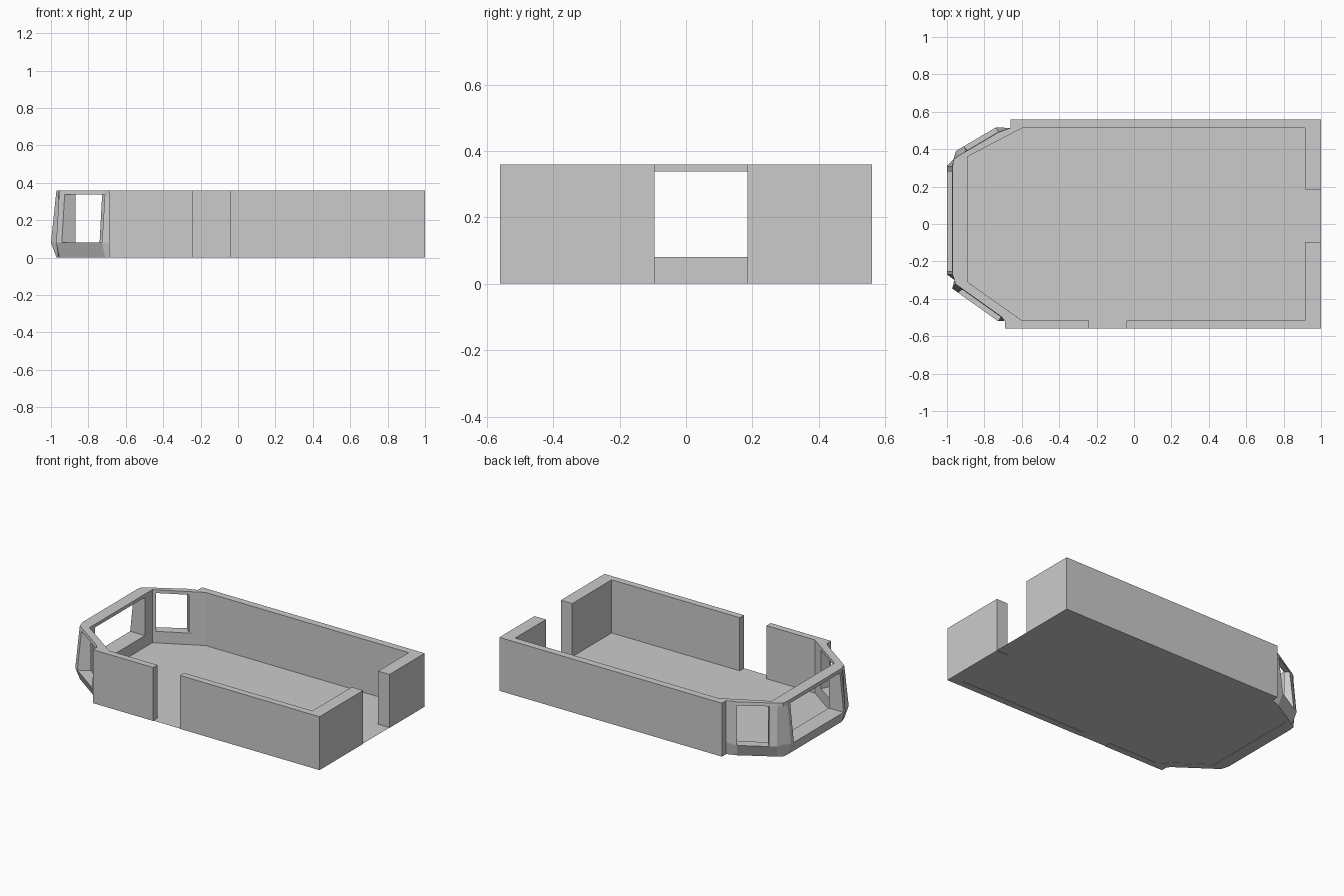
import bpy, bmesh

if "Cube" in bpy.data.objects:
    bpy.data.objects.remove(bpy.data.objects["Cube"])

H = 0.36          # wall height
SILL = 0.08       # window sill height
HEAD = 0.338      # underside of window header
FLARE = 0.03      # outward bulge of the bay at sill level


def loft(name, pts, layers):
    """Prism through (z, flare) layers; points are (x, y) or (x, y, dx, dy)
    where dx, dy is the direction a flared point is pushed."""
    bm = bmesh.new()
    rings = []
    for z, f in layers:
        ring = []
        for p in pts:
            dx, dy = p[2:] if len(p) == 4 else (0, 0)
            ring.append(bm.verts.new((p[0] + dx * f, p[1] + dy * f, z)))
        rings.append(ring)
    n = len(pts)
    for a, b in zip(rings, rings[1:]):
        for i in range(n):
            j = (i + 1) % n
            bm.faces.new((a[i], a[j], b[j], b[i]))
    bm.faces.new(rings[0])
    if len(rings) > 1:
        bm.faces.new(rings[-1])
    bmesh.ops.recalc_face_normals(bm, faces=bm.faces)
    me = bpy.data.meshes.new(name)
    bm.to_mesh(me)
    bm.free()
    ob = bpy.data.objects.new(name, me)
    bpy.context.collection.objects.link(ob)
    return ob


def wall(name, x0, x1, y0, y1):
    return loft(name, [(x0, y0), (x1, y0), (x1, y1), (x0, y1)], [(0, 0), (H, 0)])


# straight walls, with doorway gaps in the front and right sides
wall("back_wall", -0.66, 1.0, 0.512, 0.56)
wall("front_wall_left", -0.69, -0.24, -0.56, -0.515)
wall("front_wall_right", -0.04, 1.0, -0.56, -0.515)
wall("right_wall_back", 0.915, 1.0, 0.185, 0.512)
wall("right_wall_front", 0.915, 1.0, -0.515, -0.095)

# floor sheet, reaching out through both doorways
loft("floor", [(-0.60, -0.515), (-0.24, -0.515), (-0.24, -0.56), (-0.04, -0.56),
               (-0.04, -0.515), (0.915, -0.515), (0.915, -0.095), (1.0, -0.095),
               (1.0, 0.185), (0.915, 0.185), (0.915, 0.512), (-0.60, 0.512),
               (-0.89, 0.36), (-0.89, -0.31)], [(0.002, 0)])

# bay band outline: outer side with flare directions, then inner side
B, E, F = (-0.5, 0.85), (-1, 0), (-0.57, -0.82)
band = [(-0.66, 0.514), (-0.725, 0.49, *B), (-0.937, 0.365, *B),
        (-0.965, 0.345), (-0.97, 0.31, *E), (-0.97, -0.27, *E),
        (-0.96, -0.30), (-0.955, -0.32, *F), (-0.71, -0.495, *F), (-0.69, -0.517),
        (-0.60, -0.515), (-0.89, -0.31), (-0.89, 0.36), (-0.60, 0.512)]
loft("bay_sill", band, [(0, 0), (SILL, FLARE)])
loft("bay_header", band, [(HEAD, 0.003), (H, 0)])

# bay posts leave three window openings
posts = {
    "bay_post_back_wall": [(-0.66, 0.514), (-0.725, 0.49, *B), (-0.69, 0.465), (-0.60, 0.512)],
    "bay_post_back_corner": [(-0.895, 0.39, *B), (-0.937, 0.365, *B), (-0.965, 0.345),
                             (-0.97, 0.31, *E), (-0.97, 0.28, *E), (-0.89, 0.28),
                             (-0.89, 0.36), (-0.87, 0.37)],
    "bay_post_front_corner": [(-0.97, -0.25, *E), (-0.97, -0.27, *E), (-0.96, -0.30),
                              (-0.955, -0.32, *F), (-0.925, -0.341, *F),
                              (-0.87, -0.324), (-0.89, -0.31), (-0.89, -0.25)],
    "bay_post_front_wall": [(-0.71, -0.495, *F), (-0.69, -0.517), (-0.60, -0.515), (-0.69, -0.451)],
}
for name, pts in posts.items():
    loft(name, pts, [(SILL, FLARE), (HEAD, 0.003)])
